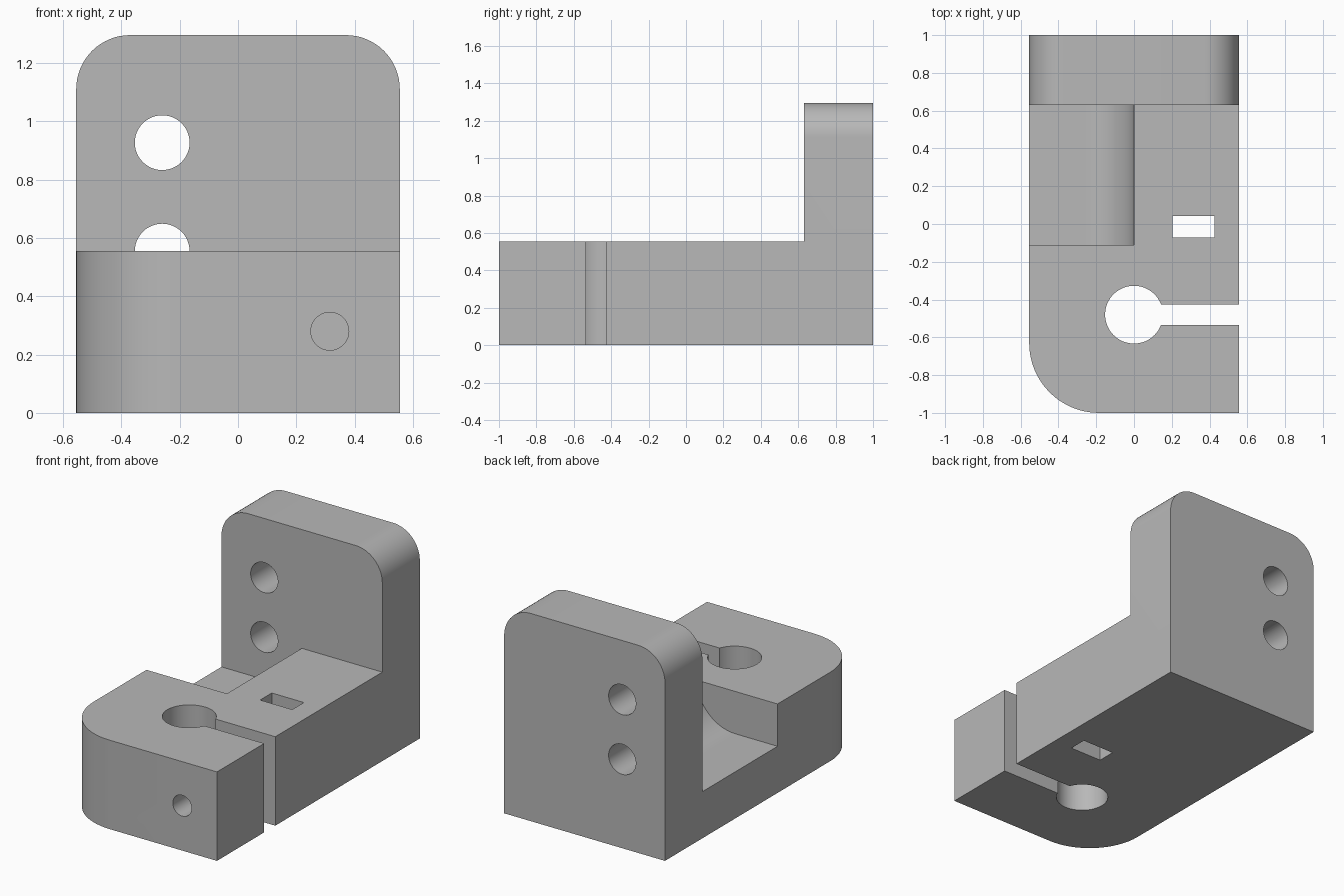
import bpy
import bmesh
from math import cos, sin, pi, radians
from mathutils import Vector

cube = bpy.data.objects.get("Cube")
if cube:
    bpy.data.objects.remove(cube, do_unlink=True)

grey = bpy.data.materials.new("plain grey")
grey.use_nodes = True
color = (0.48, 0.48, 0.48, 1)
grey.diffuse_color = color
grey.node_tree.nodes["Principled BSDF"].inputs["Base Color"].default_value = color

HALF_W = 0.555
BASE_H = 0.555
TOP = 1.296
UPRIGHT_Y = 0.63


def prism(points, sweep):
    """Closed solid made by sweeping a flat outline along a vector."""
    bm = bmesh.new()
    face = bm.faces.new([bm.verts.new(p) for p in points])
    result = bmesh.ops.extrude_face_region(bm, geom=[face])
    moved = [v for v in result["geom"] if isinstance(v, bmesh.types.BMVert)]
    bmesh.ops.translate(bm, verts=moved, vec=sweep)
    bmesh.ops.recalc_face_normals(bm, faces=bm.faces)
    return bm


def make_object(name, bm):
    mesh = bpy.data.meshes.new(name)
    bm.to_mesh(mesh)
    bm.free()
    mesh.materials.append(grey)
    obj = bpy.data.objects.new(name, mesh)
    bpy.context.collection.objects.link(obj)
    return obj


def round_edges(bm, test, radius):
    edges = [e for e in bm.edges if test(*(v.co for v in e.verts))]
    bmesh.ops.bevel(bm, geom=edges, offset=radius, offset_type='OFFSET',
                    segments=16, profile=0.5, affect='EDGES')


def box(x0, x1, y0, y1, z0, z1):
    return prism([(x0, y0, z0), (x1, y0, z0), (x1, y1, z0), (x0, y1, z0)],
                 (0, 0, z1 - z0))


def rod_y(x, z, r, y0, y1):
    steps = [2 * pi * i / 48 for i in range(48)]
    return prism([(x + r * cos(a), y0, z + r * sin(a)) for a in steps],
                 (0, y1 - y0, 0))


def rod_z(x, y, r, z0, z1):
    steps = [2 * pi * i / 64 for i in range(64)]
    return prism([(x + r * cos(a), y + r * sin(a), z0) for a in steps],
                 (0, 0, z1 - z0))


# L-shaped body with a rounded base corner and rounded upright corners
side = [(-1, 0), (1, 0), (1, TOP), (UPRIGHT_Y, TOP), (UPRIGHT_Y, BASE_H), (-1, BASE_H)]
body = prism([(-HALF_W, y, z) for y, z in side], (2 * HALF_W, 0, 0))
round_edges(body, lambda a, b: all(p.x < 0 and p.y < -0.9 for p in (a, b))
            and abs(a.z - b.z) > 0.1, 0.37)
round_edges(body, lambda a, b: all(p.z > TOP - 0.01 for p in (a, b))
            and abs(a.y - b.y) > 0.1, 0.185)
bracket = make_object("clamp_bracket", body)

# Side pocket with a quarter-round inner wall
R = 0.264
arc = [(-R + R * cos(a), BASE_H - R * sin(a))
       for a in (pi / 2 * i / 20 for i in range(21))]
outline = [(0, BASE_H + 0.1)] + arc + [(-0.7, BASE_H - R), (-0.7, BASE_H + 0.1)]
pocket = prism([(x, -0.11, z) for x, z in outline], (0, UPRIGHT_Y + 0.11, 0))

# Openings cut through the body
cutters = {
    "pocket_cutter": pocket,
    "clamp_bore_cutter": rod_z(0, -0.48, 0.153, -0.1, 0.7),
    "clamp_slot_cutter": box(0, 0.7, -0.535, -0.425, -0.1, 0.7),
    "nut_slot_cutter": box(0.203, 0.425, -0.072, 0.043, -0.1, 0.7),
    "clamp_screw_cutter": rod_y(0.315, 0.28, 0.065, -1.1, -0.02),
    "upper_mount_cutter": rod_y(-0.26, 0.927, 0.094, 0.5, 1.1),
    "lower_mount_cutter": rod_y(-0.26, BASE_H, 0.094, 0.5, 1.1),
}
bpy.ops.object.select_all(action='DESELECT')
bracket.select_set(True)
bpy.context.view_layer.objects.active = bracket
for name, shape in cutters.items():
    cutter = make_object(name, shape)
    cutter.hide_render = True
    mod = bracket.modifiers.new(name, 'BOOLEAN')
    mod.operation = 'DIFFERENCE'
    mod.solver = 'EXACT'
    mod.object = cutter
    bpy.ops.object.modifier_apply(modifier=name)
    bpy.data.objects.remove(cutter, do_unlink=True)

bpy.ops.object.shade_smooth_by_angle(angle=radians(30))
